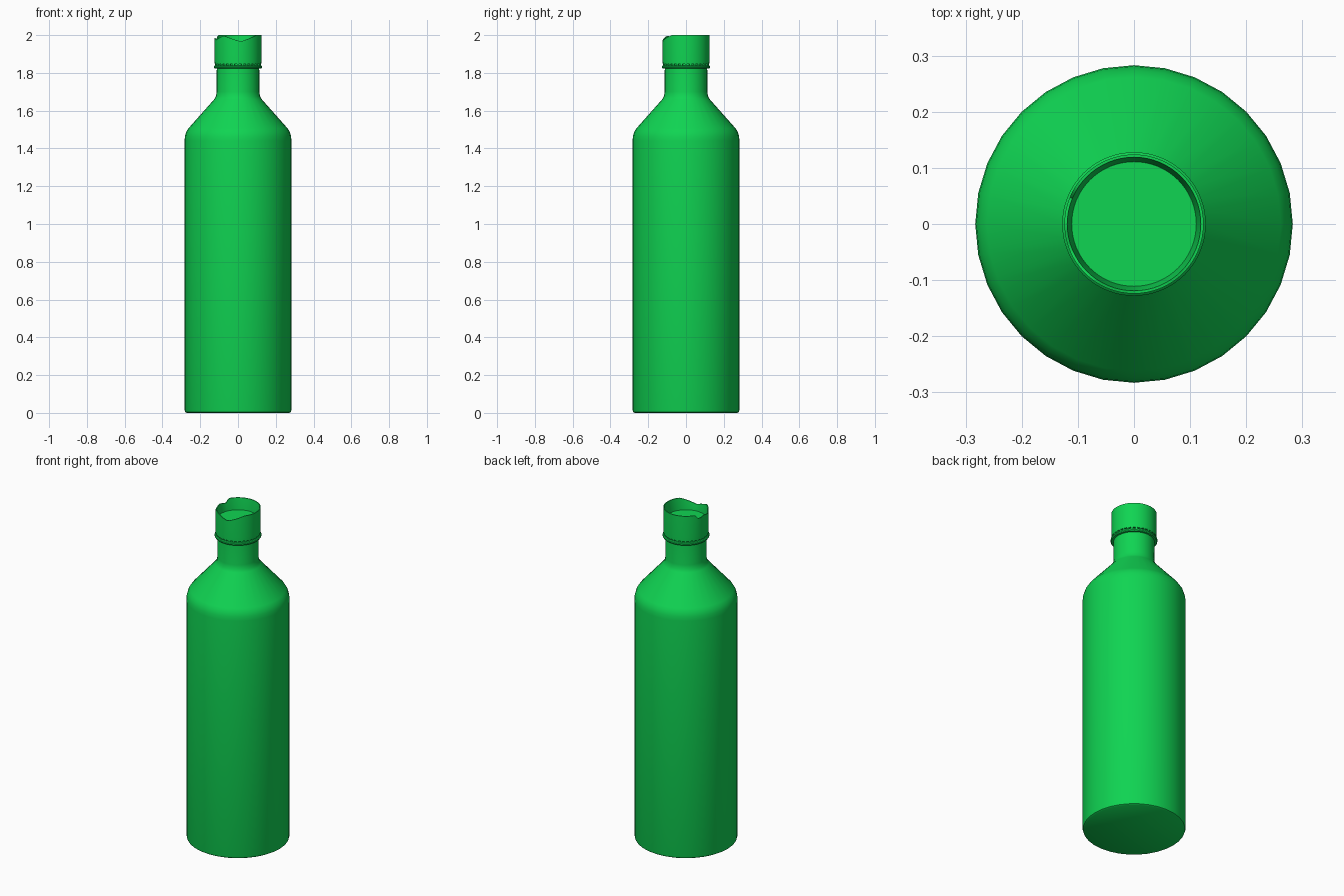
import bpy, bmesh, math

if "Cube" in bpy.data.objects:
    bpy.data.objects.remove(bpy.data.objects["Cube"], do_unlink=True)

green = bpy.data.materials.new("bottle green")
green.use_nodes = True
colour = (0.005, 0.66, 0.085, 1)
green.diffuse_color = colour
green.node_tree.nodes["Principled BSDF"].inputs["Base Color"].default_value = colour


def finish(name, bm):
    bmesh.ops.recalc_face_normals(bm, faces=bm.faces)
    mesh = bpy.data.meshes.new(name)
    bm.to_mesh(mesh)
    bm.free()
    mesh.materials.append(green)
    obj = bpy.data.objects.new(name, mesh)
    bpy.context.collection.objects.link(obj)
    bpy.ops.object.select_all(action="DESELECT")
    obj.select_set(True)
    bpy.context.view_layer.objects.active = obj
    bpy.ops.object.shade_smooth_by_angle(angle=math.radians(35))
    return obj


def lathe(name, profile, sides, closed=False, rim=None):
    """Spin (radius, z) points; rim(angle) lowers points that sit at the top."""
    bm = bmesh.new()
    rings = []
    top = max(z for r, z in profile)
    for r, z in profile:
        ring = []
        for i in range(sides):
            a = math.tau * i / sides
            h = z - rim(math.degrees(a)) if rim and z == top else z
            ring.append(bm.verts.new((r * math.cos(a), r * math.sin(a), h)))
        rings.append(ring)
    pairs = list(zip(rings, rings[1:]))
    if closed:
        pairs.append((rings[-1], rings[0]))
    else:
        bm.faces.new(rings[0])
        bm.faces.new(rings[-1])
    for low, high in pairs:
        for i in range(sides):
            j = (i + 1) % sides
            bm.faces.new((low[i], low[j], high[j], high[i]))
    return finish(name, bm)


# Bottle body with shoulder, neck and flat closed mouth
lathe("bottle", [(0.272, 0), (0.28, 0.005), (0.283, 0.015), (0.283, 1.44),
                 (0.281, 1.465), (0.274, 1.488), (0.262, 1.507),
                 (0.126, 1.66), (0.117, 1.675), (0.113, 1.7),
                 (0.112, 1.93)], 32)

# Torn cap rim: depth of the tear by angle in degrees
TEAR = [(0, 0), (150, 0), (158, 0.025), (180, 0.014), (203, 0.026), (233, 0.003),
        (250, 0.016), (277, 0.034), (303, 0.015), (322, 0), (360, 0)]


def tear(angle):
    for (a, da), (b, db) in zip(TEAR, TEAR[1:]):
        if a <= angle <= b:
            return da + (db - da) * (angle - a) / (b - a)
    return 0


# Open cap wall
lathe("cap", [(0.111, 1.847), (0.123, 1.847), (0.124, 1.87), (0.124, 2.0),
              (0.119, 2.0), (0.111, 1.93)], 64, closed=True, rim=tear)

# Tamper ring below the cap
lathe("tamper_ring", [(0.111, 1.823), (0.124, 1.823), (0.128, 1.828),
                      (0.128, 1.835), (0.124, 1.839), (0.111, 1.839)], 64, closed=True)

# Small bridges joining ring and cap
bm = bmesh.new()
for i in range(32):
    a = math.tau * i / 32
    made = bmesh.ops.create_cube(bm, size=1)["verts"]
    bmesh.ops.scale(bm, vec=(0.01, 0.01, 0.012), verts=made)
    bmesh.ops.translate(bm, vec=(0.117, 0, 1.843), verts=made)
    for v in made:
        x, y = v.co.x, v.co.y
        v.co.x = x * math.cos(a) - y * math.sin(a)
        v.co.y = x * math.sin(a) + y * math.cos(a)
finish("ring_bridges", bm)
